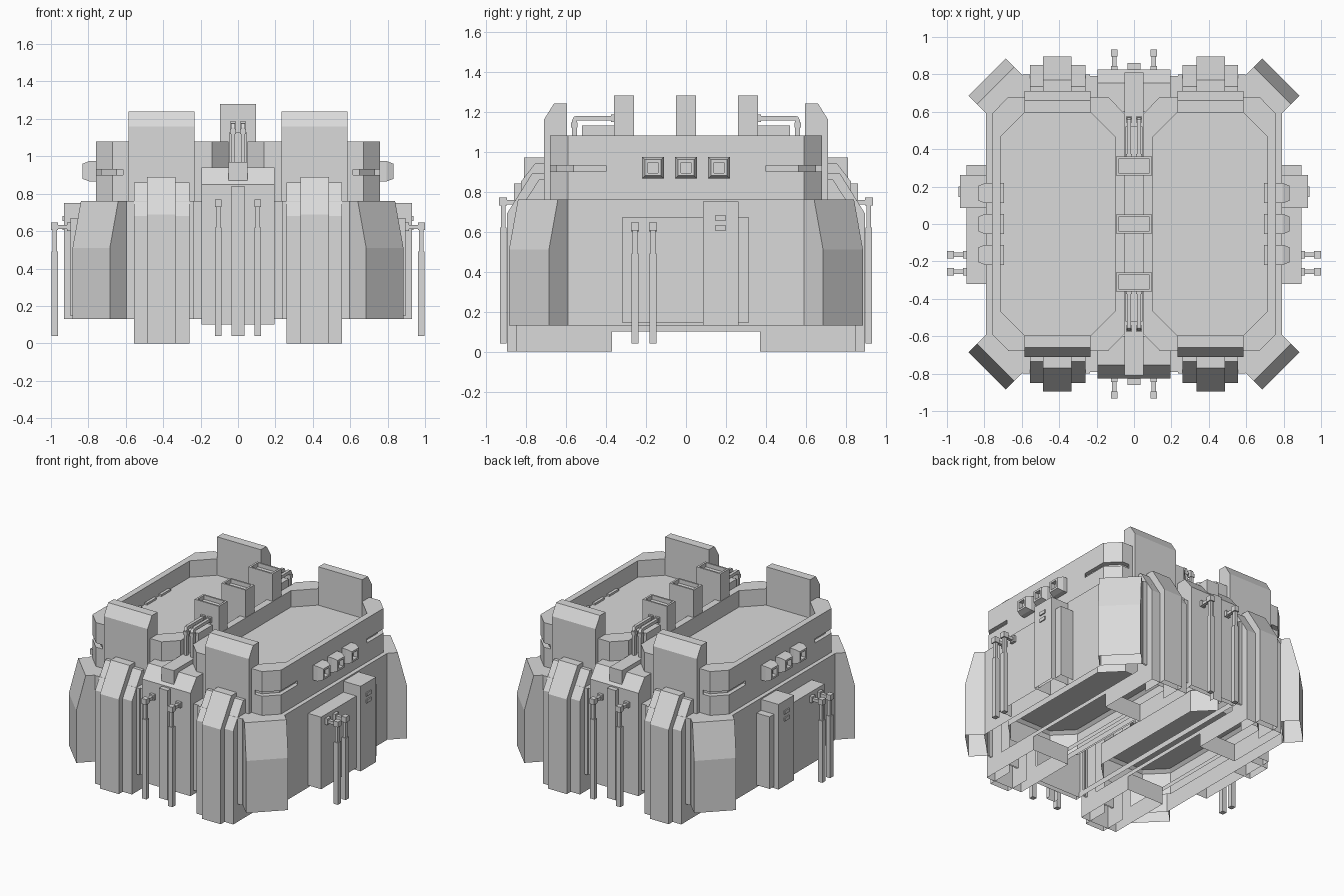
import bpy, bmesh
from mathutils import Vector

if "Cube" in bpy.data.objects:
    bpy.data.objects.remove(bpy.data.objects["Cube"])

GREY = bpy.data.materials.new("light_grey")
GREY.diffuse_color = (0.70, 0.70, 0.70, 1)
GREY.use_nodes = True
GREY.node_tree.nodes["Principled BSDF"].inputs["Base Color"].default_value = GREY.diffuse_color
DOWN, UP, BACK, IN = (0, 0, -1), (0, 0, 1), (0, -1, 0), (-1, 0, 0)


def finish(name, bm):
    me = bpy.data.meshes.new(name)
    bm.to_mesh(me)
    bm.free()
    me.materials.append(GREY)
    ob = bpy.data.objects.new(name, me)
    bpy.context.collection.objects.link(ob)
    return ob


def part(name, pieces, mirror="", hidden=()):
    """Convex pieces, mirrored over the named axes; faces toward the hidden directions stay open."""
    bm = bmesh.new()
    for sx in ((1, -1) if "x" in mirror else (1,)):
        for sy in ((1, -1) if "y" in mirror else (1,)):
            for pts in pieces:
                tmp = bmesh.new()
                for x, y, z in pts:
                    tmp.verts.new((x * sx, y * sy, z))
                bmesh.ops.convex_hull(tmp, input=tmp.verts[:])
                bmesh.ops.dissolve_limit(tmp, angle_limit=0.01, verts=tmp.verts[:], edges=tmp.edges[:])
                bmesh.ops.recalc_face_normals(tmp, faces=tmp.faces[:])
                dirs = [Vector((x * sx, y * sy, z)).normalized() for x, y, z in hidden]
                gone = [f for f in tmp.faces if any(f.normal.dot(d) > 0.95 for d in dirs)]
                bmesh.ops.delete(tmp, geom=gone, context='FACES')
                me = bpy.data.meshes.new("tmp")
                tmp.to_mesh(me)
                tmp.free()
                bm.from_mesh(me)
                bpy.data.meshes.remove(me)
    return finish(name, bm)


def box(x0, x1, y0, y1, z0, z1):
    return [(x, y, z) for x in (x0, x1) for y in (y0, y1) for z in (z0, z1)]


def slab(x0, x1, profile):
    """Profile of (y, z) points extruded along x."""
    return [(x, y, z) for x in (x0, x1) for y, z in profile]


def octagon(x0, x1, y, c):
    return [(x0, -y + c), (x0 + c, -y), (x1 - c, -y), (x1, -y + c),
            (x1, y - c), (x1 - c, y), (x0 + c, y), (x0, y - c)]


def loft(bm, rings):
    """Bridges stacked rings; returns the vertex rings and face bands."""
    vr = [[bm.verts.new((x, y, z)) for x, y in pts] for pts, z in rings]
    bands = []
    for a, b in zip(vr, vr[1:]):
        n = len(a)
        bands.append([bm.faces.new((a[i], a[(i + 1) % n], b[(i + 1) % n], b[i])) for i in range(n)])
    return vr, bands


def flip_x(bm):
    bmesh.ops.scale(bm, vec=(-1, 1, 1), verts=bm.verts[:])
    bmesh.ops.reverse_faces(bm, faces=bm.faces[:])


# Main hull with cut corners and a ledge around the trays, open underneath
bm = bmesh.new()
hull = octagon(-0.79, 0.79, 0.79, 0.19)
loft(bm, [(hull, 0.13), (hull, 0.76), (octagon(-0.76, 0.76, 0.68, 0.09), 0.76)])
finish("lower_hull", bm)
part("central_keel", [box(-0.19, 0.19, -0.79, 0.79, 0.10, 0.14)], hidden=[DOWN, UP])
part("feet", [box(0.26, 0.557, 0.37, 0.85, 0, 0.13)], "xy", [DOWN, UP, (0, 1, 0)])
part("foot_rails", [box(0.26, 0.557, -0.37, 0.37, 0.10, 0.13)], "x", [DOWN, UP, (0, 1, 0), BACK])


# Corner buttresses with sloped tops, set on the diagonal
def diag(d, w, z):
    return [((d + s * w) * 0.7071, (d - s * w) * 0.7071, z) for s in (-1, 1)]


part("corner_buttress", [diag(0.97, 0.141, 0.13) + diag(0.97, 0.141, 0.76) + diag(1.11, 0.141, 0.13)
                         + diag(1.11, 0.141, 0.51) + diag(1.047, 0.141, 0.76)], "xy", [DOWN, (-1, -1, 0)])

# Upper trays: walls with corner grooves, rim, recessed floor
for side, s in (("right", 1), ("left", -1)):
    bm = bmesh.new()
    o = octagon(0.05, 0.76, 0.68, 0.09)
    outer = o[:2] + [(0.615, -0.68)] + o[2:4] + [(0.76, -0.4), (0.76, 0.4)] + o[4:6] + [(0.615, 0.68)] + o[6:]
    i8 = octagon(0.10, 0.715, 0.605, 0.14)
    inner = i8[:2] + [(0.56, -0.605)] + i8[2:4] + [(0.715, -0.4), (0.715, 0.4)] + i8[4:6] + [(0.56, 0.605)] + i8[6:]
    rings, bands = loft(bm, [(outer, 0.76), (outer, 0.90), (outer, 0.93), (outer, 1.08), (inner, 1.08), (inner, 0.96)])
    bm.faces.new(rings[-1])
    for idx in ((2, 3, 4), (6, 7, 8)):
        ext = bmesh.ops.extrude_face_region(bm, geom=[bands[1][i] for i in idx])
        for v in ext["geom"]:
            if isinstance(v, bmesh.types.BMVert):
                v.co.x = 0.4 + (v.co.x - 0.4) * 0.92
                v.co.y *= 0.955
        bmesh.ops.delete(bm, geom=[bands[1][i] for i in idx], context='FACES_ONLY')
    if s < 0:
        flip_x(bm)
    finish(side + "_tray", bm)

    # Recessed pan under each side, facing down
    bm = bmesh.new()
    a, b = octagon(0.10, 0.70, 0.59, 0.13), octagon(0.12, 0.68, 0.57, 0.125)
    rings, bands = loft(bm, [(a, 0.17), (a, 0.33), (b, 0.35)])
    bm.faces.new(rings[-1])
    bmesh.ops.reverse_faces(bm, faces=bm.faces[:])
    if s < 0:
        flip_x(bm)
    finish(side + "_under_pan", bm)

    # Square ports with bevelled frames on the tray side
    bm = bmesh.new()
    for y in (-0.165, 0, 0.165):
        rings = []
        for x, r in ((0.695, 0.054), (0.795, 0.054), (0.832, 0.04), (0.832, 0.026), (0.80, 0.026)):
            rings.append([bm.verts.new((x, y + a * r, 0.92 + b * r)) for a, b in ((-1, -1), (1, -1), (1, 1), (-1, 1))])
        for p, q in zip(rings, rings[1:]):
            for i in range(4):
                bm.faces.new((p[i], p[(i + 1) % 4], q[(i + 1) % 4], q[i]))
        bm.faces.new(rings[-1])
        bm.faces.new(rings[0][::-1])
    if s < 0:
        flip_x(bm)
    finish(side + "_ports", bm)

# Towers and stepped ribs on the front and back
part("towers", [slab(0.232, 0.585, [(0.595, 0.76), (0.595, 1.24), (0.66, 1.24), (0.71, 1.16), (0.71, 0.76)])],
     "xy", [DOWN])
part("rib_outer", [slab(0.26, 0.557, [(0.70, 0), (0.70, 0.86), (0.735, 0.86), (0.85, 0.68), (0.85, 0)])],
     "xy", [DOWN, BACK])
part("rib_inner", [slab(0.335, 0.487, [(0.70, 0), (0.70, 0.89), (0.77, 0.89), (0.895, 0.69), (0.895, 0)])],
     "xy", [DOWN, BACK])
part("rib_backing", [box(0.235, 0.595, 0.78, 0.80, 0.13, 0.76)], "xy", [DOWN, BACK])

# Central gate blocks with sloped caps, plate and spine
part("gate_block", [slab(-0.195, 0.195, [(0.755, 0.10), (0.755, 0.94), (0.825, 0.85), (0.825, 0.10)])], "y", [DOWN, BACK])
part("gate_cap", [box(-0.195, 0.195, 0.60, 0.755, 0.76, 0.94)], "y", [DOWN, (0, 1, 0)])
part("gate_plate", [box(-0.035, 0.035, 0.825, 0.86, 0.04, 0.84)], "y", [DOWN, BACK])
part("spine", [box(-0.05, 0.05, -0.81, 0.81, 0.76, 0.97)], hidden=[DOWN])

# Three vent housings with recessed tops along the spine
vents = []
for y in (-0.31, 0, 0.31):
    vents += [box(-0.097, 0.097, y - 0.05, y + 0.05, 0.92, 1.25)]
    vents += [box(-0.097, 0.097, y + a, y + b, 1.25, 1.28) for a, b in ((-0.05, -0.038), (0.038, 0.05))]
    vents += [box(a, b, y - 0.038, y + 0.038, 1.25, 1.28) for a, b in ((-0.097, -0.083), (0.083, 0.097))]
part("vent_housings", vents, hidden=[DOWN])

# Ducts that run from the end vents and turn down
part("duct_bed", [box(-0.045, 0.045, 0.34, 0.52, 0.96, 1.13)], "y", [DOWN])
part("ducts", [box(0.015, 0.037, 0.35, 0.55, 1.155, 1.178),
               slab(0.015, 0.037, [(0.545, 1.155), (0.545, 1.178), (0.56, 1.175), (0.57, 1.155), (0.57, 0.95), (0.545, 0.95)]),
               box(0.01, 0.042, 0.543, 0.574, 1.12, 1.145), box(0.01, 0.042, 0.36, 0.375, 1.147, 1.186)], "xy")

# Vertical pipes with elbows and collars on the front and back
part("end_pipes", [box(0.088, 0.122, 0.897, 0.93, 0.04, 0.62), box(0.094, 0.117, 0.902, 0.925, 0.6, 0.75),
                   box(0.094, 0.117, 0.82, 0.925, 0.735, 0.757), box(0.087, 0.124, 0.895, 0.934, 0.73, 0.77),
                   box(0.087, 0.124, 0.82, 0.845, 0.728, 0.768)], "xy")

# Side panels, lockers with slots, and side pipes
part("side_panel", [box(0.79, 0.895, -0.32, 0.315, 0.145, 0.67)], "x", [DOWN, IN])
part("side_locker", [box(0.79, 0.93, 0.085, 0.262, 0.13, 0.75)], "x", [DOWN, IN])
part("locker_slots", [box(0.93, 0.938, 0.145, 0.20, z, z + 0.025) for z in (0.605, 0.655)], "x", [IN])
pipes = []
for y in (-0.165, -0.255):
    pipes += [box(0.963, 0.997, y - 0.018, y + 0.018, 0.04, 0.49), box(0.969, 0.991, y - 0.012, y + 0.012, 0.45, 0.63),
              box(0.88, 0.99, y - 0.012, y + 0.012, 0.61, 0.632), box(0.963, 1.0, y - 0.02, y + 0.02, 0.605, 0.645),
              box(0.88, 0.915, y - 0.02, y + 0.02, 0.60, 0.645)]
part("side_pipes", pipes, "x")
